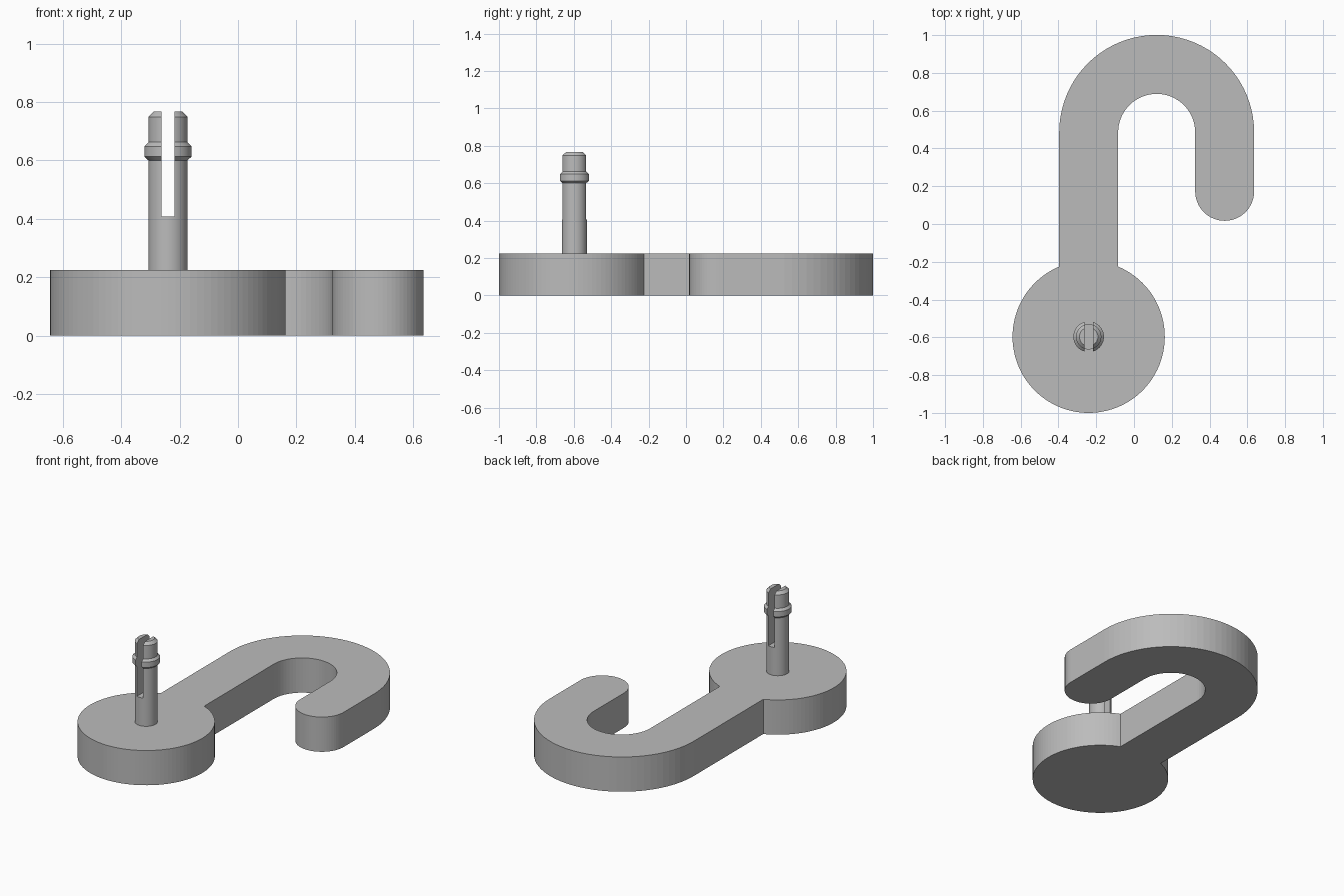
import bpy
import bmesh
from math import sin, cos, pi, asin, sqrt

if "Cube" in bpy.data.objects:
    bpy.data.objects.remove(bpy.data.objects["Cube"], do_unlink=True)

# Single plain grey material
grey = bpy.data.materials.new("plain grey")
grey.use_nodes = True
color = (0.5, 0.5, 0.5, 1)
grey.diffuse_color = color
grey.node_tree.nodes["Principled BSDF"].inputs["Base Color"].default_value = color


def make_object(name, bm):
    bmesh.ops.recalc_face_normals(bm, faces=bm.faces)
    mesh = bpy.data.meshes.new(name)
    bm.to_mesh(mesh)
    bm.free()
    mesh.materials.append(grey)
    obj = bpy.data.objects.new(name, mesh)
    bpy.context.collection.objects.link(obj)
    return obj


def arc(cx, cy, r, start, end, steps):
    return [(cx + r * cos(a), cy + r * sin(a))
            for a in (start + (end - start) * i / steps for i in range(steps + 1))]


# Hook plate: round pad, straight shank, half-circle bend and rounded tip
THICK = 0.225
PAD_X, PAD_Y, PAD_R = -0.24, -0.597, 0.403
BEND_X, BEND_Y = 0.12, 0.485
OUTER, INNER = 0.516, 0.204
HALF = (OUTER - INNER) / 2
MID = (OUTER + INNER) / 2
TIP_Y = 0.173

gap = asin(HALF / PAD_R)
outline = arc(PAD_X, PAD_Y, PAD_R, pi / 2 + gap, 5 * pi / 2 - gap, 88)
outline += arc(BEND_X, BEND_Y, INNER, pi, 0, 32)
outline += arc(BEND_X + MID, TIP_Y, HALF, pi, 2 * pi, 32)
outline += arc(BEND_X, BEND_Y, OUTER, 0, pi, 40)

bm = bmesh.new()
base = bm.faces.new([bm.verts.new((x, y, 0)) for x, y in outline])
top = bmesh.ops.extrude_face_region(bm, geom=[base], use_keep_orig=True)
bmesh.ops.translate(bm, vec=(0, 0, THICK),
                    verts=[g for g in top["geom"] if isinstance(g, bmesh.types.BMVert)])
make_object("hook_plate", bm)

# Split peg: turned profile with a chamfered collar and end
PEG_R, COLLAR_R, PEG_TOP = 0.067, 0.081, 0.767
SLOT_HALF, SLOT_Z = 0.022, 0.407
profile = [(0, THICK - 0.01), (PEG_R, THICK - 0.01), (PEG_R, 0.6),
           (COLLAR_R, 0.613), (COLLAR_R, 0.648), (PEG_R, 0.662),
           (PEG_R, PEG_TOP - 0.018), (PEG_R - 0.018, PEG_TOP), (0, PEG_TOP)]

bm = bmesh.new()
points = [bm.verts.new((r, 0, z)) for r, z in profile]
edges = [bm.edges.new(pair) for pair in zip(points, points[1:])]
bmesh.ops.spin(bm, geom=points + edges, axis=(0, 0, 1), cent=(0, 0, 0),
               angle=2 * pi, steps=48)
bmesh.ops.remove_doubles(bm, verts=bm.verts, dist=0.0001)
peg = make_object("split_peg", bm)
peg.location = (PAD_X, PAD_Y, 0)

# Slot through the peg from front to back
bm = bmesh.new()
bmesh.ops.create_cube(bm, size=1)
bmesh.ops.scale(bm, vec=(2 * SLOT_HALF, 0.4, 0.6), verts=bm.verts)
cutter = make_object("slot_cutter", bm)
cutter.location = (PAD_X, PAD_Y, SLOT_Z + 0.3)
cutter.hide_render = True

cut = peg.modifiers.new("slot", "BOOLEAN")
cut.operation = "DIFFERENCE"
cut.solver = "EXACT"
cut.object = cutter
bpy.context.view_layer.objects.active = peg
peg.select_set(True)
bpy.ops.object.modifier_apply(modifier=cut.name)
bpy.data.objects.remove(cutter, do_unlink=True)
bpy.ops.object.shade_smooth_by_angle(angle=pi / 9)
